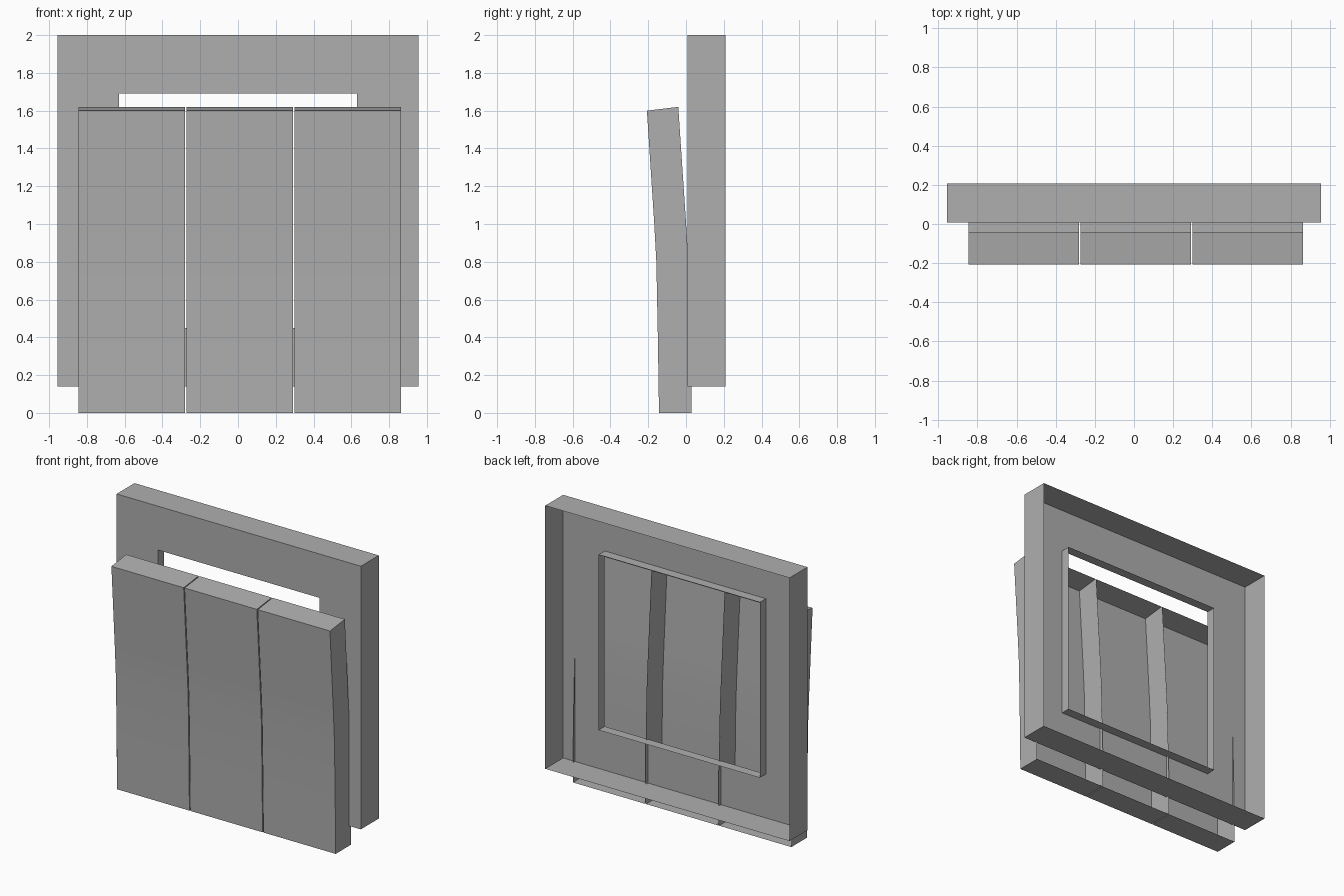
import bpy
import bmesh
from math import radians

cube = bpy.data.objects.get("Cube")
if cube:
    bpy.data.objects.remove(cube, do_unlink=True)

grey = bpy.data.materials.new("plain grey")
grey.use_nodes = True
colour = (0.43, 0.43, 0.43, 1)
grey.diffuse_color = colour
grey.node_tree.nodes["Principled BSDF"].inputs["Base Color"].default_value = colour


def skin(name, rings, closed, capped):
    """Join successive rings of points with quads, optionally capping both ends."""
    bm = bmesh.new()
    loops = [[bm.verts.new(p) for p in ring] for ring in rings]
    for a, b in zip(loops, loops[1:]):
        count = len(a)
        for i in range(count if closed else count - 1):
            j = (i + 1) % count
            bm.faces.new((a[i], a[j], b[j], b[i]))
    if capped:
        bm.faces.new(loops[0][::-1])
        bm.faces.new(loops[-1])
    mesh = bpy.data.meshes.new(name)
    bm.to_mesh(mesh)
    bm.free()
    mesh.materials.append(grey)
    obj = bpy.data.objects.new(name, mesh)
    bpy.context.collection.objects.link(obj)
    return obj


def rectangle(half_width, low, high, y):
    return [(-half_width, y, low), (half_width, y, low),
            (half_width, y, high), (-half_width, y, high)]


# Open-backed frame: outer walls, front plate and a flange around the window
skin("window_frame", [
    rectangle(0.955, 0.14, 2.0, 0.208),
    rectangle(0.955, 0.14, 2.0, 0.008),
    rectangle(0.63, 0.45, 1.69, 0.008),
    rectangle(0.63, 0.45, 1.69, 0.076),
], closed=True, capped=False)

# Bent panel side profile: front y, front z, back y, back z
profile = [
    (-0.143, 0.0, 0.030, 0.0),
    (-0.149, 0.4, 0.024, 0.4),
    (-0.157, 0.8, 0.012, 0.81),
    (-0.168, 1.0, 0.000, 1.01),
    (-0.207, 1.6, -0.041, 1.62),
]

# Three open-backed panels standing side by side
for name, x0 in (("right_panel", -0.845), ("middle_panel", -0.273), ("left_panel", 0.299)):
    x1 = x0 + 0.565
    rings = [[(x0, yb, zb), (x0, yf, zf), (x1, yf, zf), (x1, yb, zb)]
             for yf, zf, yb, zb in profile]
    panel = skin(name, rings, closed=False, capped=True)
    bpy.ops.object.select_all(action="DESELECT")
    panel.select_set(True)
    bpy.context.view_layer.objects.active = panel
    bpy.ops.object.shade_smooth_by_angle(angle=radians(30))
